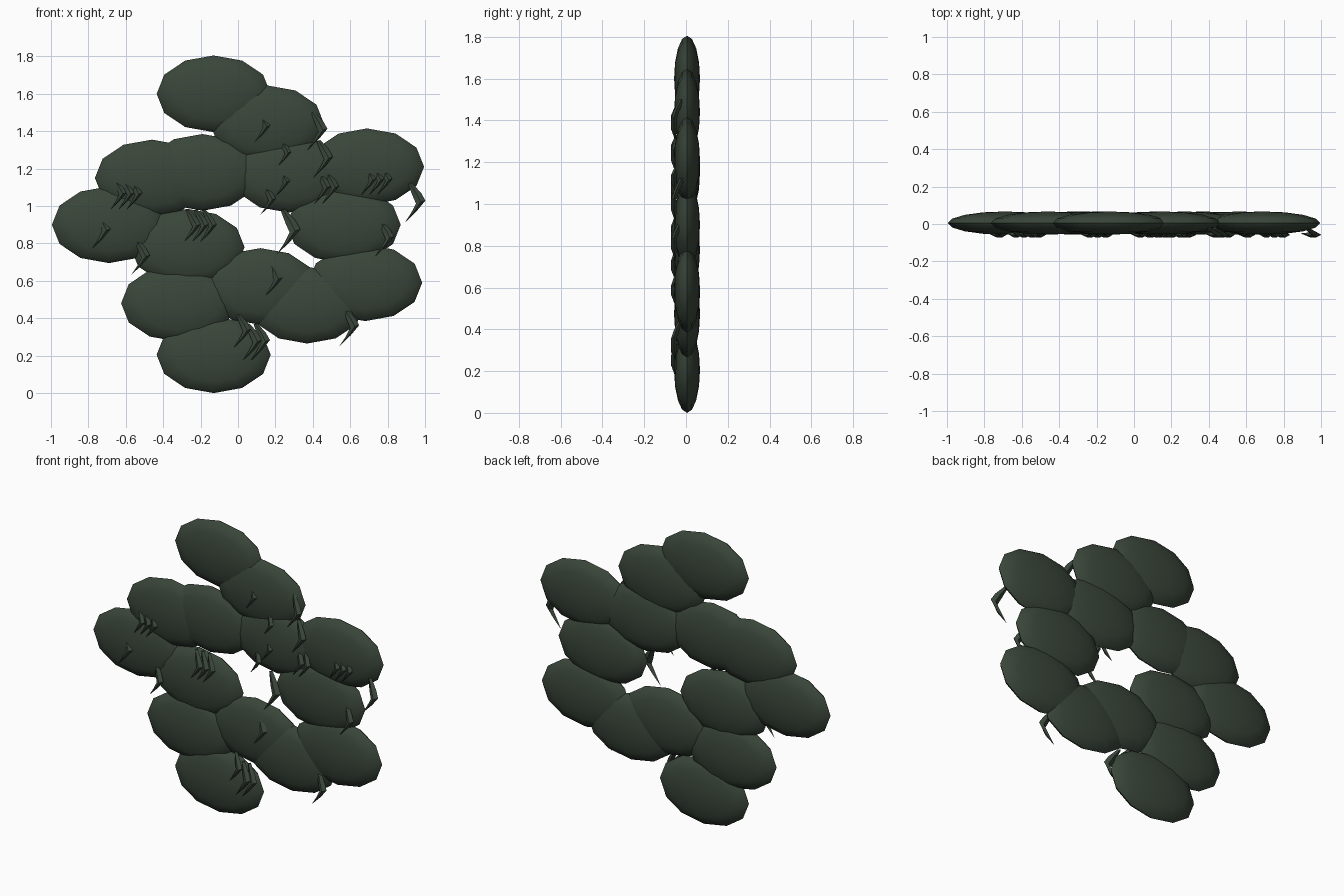
import bpy, bmesh, math
from mathutils import Vector, Matrix

if "Cube" in bpy.data.objects:
    bpy.data.objects.remove(bpy.data.objects["Cube"], do_unlink=True)

# One dark green for everything
GREEN = (0.042, 0.061, 0.042, 1)
moss = bpy.data.materials.new("dark moss green")
moss.use_nodes = True
moss.diffuse_color = GREEN
bsdf = moss.node_tree.nodes["Principled BSDF"]
bsdf.inputs["Base Color"].default_value = GREEN
bsdf.inputs["Roughness"].default_value = 0.9


def finish(name, bm, angle):
    mesh = bpy.data.meshes.new(name)
    bmesh.ops.recalc_face_normals(bm, faces=bm.faces)
    bm.to_mesh(mesh)
    bm.free()
    mesh.materials.append(moss)
    obj = bpy.data.objects.new(name, mesh)
    bpy.context.collection.objects.link(obj)
    bpy.ops.object.select_all(action="DESELECT")
    obj.select_set(True)
    bpy.context.view_layer.objects.active = obj
    bpy.ops.object.shade_smooth_by_angle(angle=math.radians(angle))


def leaf_clump(name, x, z):
    """Flattened twelve-sided pad facing front and back."""
    bm = bmesh.new()
    bmesh.ops.create_uvsphere(bm, u_segments=12, v_segments=8, radius=1)
    place = (Matrix.Translation((x, 0.005, z))
             @ Matrix.Diagonal((0.305, 0.062, 0.205, 1))
             @ Matrix.Rotation(math.pi / 2, 4, "X"))
    bmesh.ops.transform(bm, matrix=place, verts=bm.verts)
    finish(name, bm, 60)


def bent_sprig(name, x, z, size):
    """Drooping blade: rises out of the pad, bends, tapers to a point."""
    bm = bmesh.new()
    # x offset, depth, drop and half width along the blade
    path = [(0, -0.02, 0, 0.05), (0.17, -0.045, -0.27, 0.11),
            (0.27, -0.058, -0.47, 0.12), (0.1, -0.058, -0.72, 0.07)]
    rings = []
    for dx, y, dz, w in path:
        ring = []
        for i in range(4):
            a = i * math.pi / 2
            ring.append(bm.verts.new((x + (dx + w * math.cos(a)) * size,
                                      y + 0.013 * math.sin(a),
                                      z + (dz + w * 0.3 * math.cos(a)) * size)))
        rings.append(ring)
    tip = bm.verts.new((x - 0.14 * size, -0.05, z - size))
    for low, high in zip(rings, rings[1:]):
        for i in range(4):
            j = (i + 1) % 4
            bm.faces.new((low[i], low[j], high[j], high[i]))
    for i in range(4):
        bm.faces.new((rings[-1][i], rings[-1][(i + 1) % 4], tip))
    bm.faces.new(rings[0])
    finish(name, bm, 40)


# Overlapping pads, from top to bottom
clumps = {
    "top": (-0.13, 1.6), "upper": (0.155, 1.44),
    "upper_right": (0.69, 1.21), "upper_middle": (0.27, 1.17),
    "upper_inner_left": (-0.19, 1.18), "upper_left": (-0.46, 1.15),
    "far_left": (-0.69, 0.9), "inner_left": (-0.27, 0.78),
    "right": (0.565, 0.9), "lower_right": (0.68, 0.59),
    "lower_middle": (0.12, 0.57), "lower_inner_right": (0.37, 0.47),
    "lower_left": (-0.32, 0.48), "bottom": (-0.13, 0.205),
}
for label, (x, z) in clumps.items():
    leaf_clump("leaf_clump_" + label, x, z)

# Sprig groups: x and z of the first root, blade length, count
groups = [
    (0.11, 1.5, 0.16, 1), (0.4, 1.5, 0.2, 1), (0.23, 1.35, 0.14, 1),
    (0.43, 1.35, 0.2, 1), (0.22, 1.2, 0.15, 1), (0.14, 1.11, 0.16, 1),
    (0.43, 1.18, 0.17, 2), (0.68, 1.21, 0.15, 3), (0.92, 1.12, 0.21, 1),
    (0.24, 0.98, 0.24, 1), (0.76, 0.92, 0.19, 1), (0.165, 0.7, 0.19, 1),
    (0.57, 0.45, 0.2, 1), (0.0, 0.42, 0.18, 1), (0.05, 0.37, 0.2, 2),
    (-0.27, 0.98, 0.18, 3), (-0.66, 1.14, 0.16, 3), (-0.755, 0.96, 0.19, 1),
    (-0.545, 0.82, 0.19, 1),
]
for g, (x, z, size, count) in enumerate(groups):
    for i in range(count):
        bent_sprig(f"sprig_{g + 1}_{i + 1}", x + 0.043 * i, z, size)
